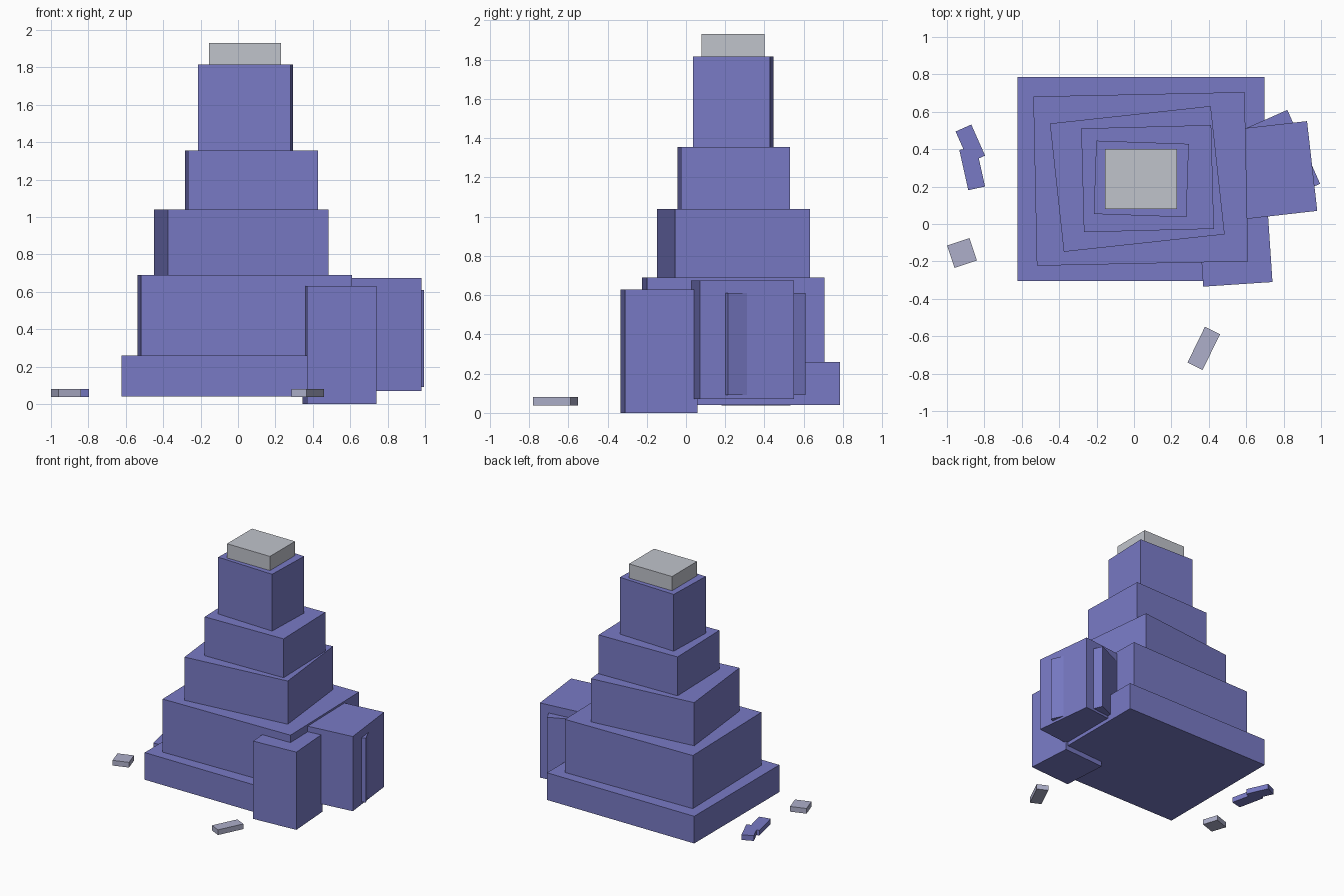
import bpy
from math import radians

cube = bpy.data.objects.get("Cube")
if cube:
    bpy.data.objects.remove(cube, do_unlink=True)


def material(name, rgb):
    mat = bpy.data.materials.new(name)
    mat.use_nodes = True
    mat.diffuse_color = (*rgb, 1)
    mat.node_tree.nodes["Principled BSDF"].inputs["Base Color"].default_value = (*rgb, 1)
    return mat


blue = material("slate blue", (0.19, 0.195, 0.56))
pale = material("pale grey", (0.53, 0.55, 0.60))
lilac = material("lilac grey", (0.42, 0.43, 0.59))


def block(name, center, size, z_range, angle, mat):
    """Flat-sided block, turned about its vertical axis."""
    low, high = z_range
    bpy.ops.mesh.primitive_cube_add(size=1, location=(*center, (low + high) / 2))
    ob = bpy.context.object
    ob.name = name
    ob.scale = (*size, high - low)
    ob.rotation_euler.z = radians(angle)
    ob.data.materials.append(mat)
    return ob


# Stepped tower, each tier slightly twisted
block("base_slab", (0.037, 0.24), (1.32, 1.09), (0.04, 0.26), 0, blue)
block("lower_tier", (0.036, 0.241), (1.13, 0.905), (0.26, 0.69), 1.2, blue)
block("second_tier", (0.0175, 0.241), (0.865, 0.69), (0.69, 1.04), 6.2, blue)
block("third_tier", (0.0725, 0.2425), (0.695, 0.555), (1.04, 1.355), 1.5, blue)
block("upper_tier", (0.039, 0.241), (0.495, 0.392), (1.355, 1.815), -2, blue)
block("cap_slab", (0.038, 0.24), (0.385, 0.32), (1.815, 1.93), 0, pale)

# Side blocks leaning against the lower tier
block("front_corner_block", (0.543, -0.138), (0.371, 0.37), (0, 0.63), 3.8, blue)
block("side_block", (0.714, 0.283), (0.48, 0.483), (0.07, 0.675), 6.5, blue)
block("inner_side_block", (0.71, 0.325), (0.432, 0.432), (0.09, 0.61), 23.9, blue)

# Scattered rubble
rubble_z = (0.038, 0.08)
block("front_rubble", (0.373, -0.665), (0.09, 0.213), rubble_z, -26, lilac)
block("left_rubble", (-0.92, -0.155), (0.126, 0.126), rubble_z, 18.4, lilac)
block("back_rubble", (-0.875, 0.43), (0.092, 0.182), rubble_z, 24, blue)
block("middle_rubble", (-0.865, 0.298), (0.092, 0.22), rubble_z, 12.5, blue)
